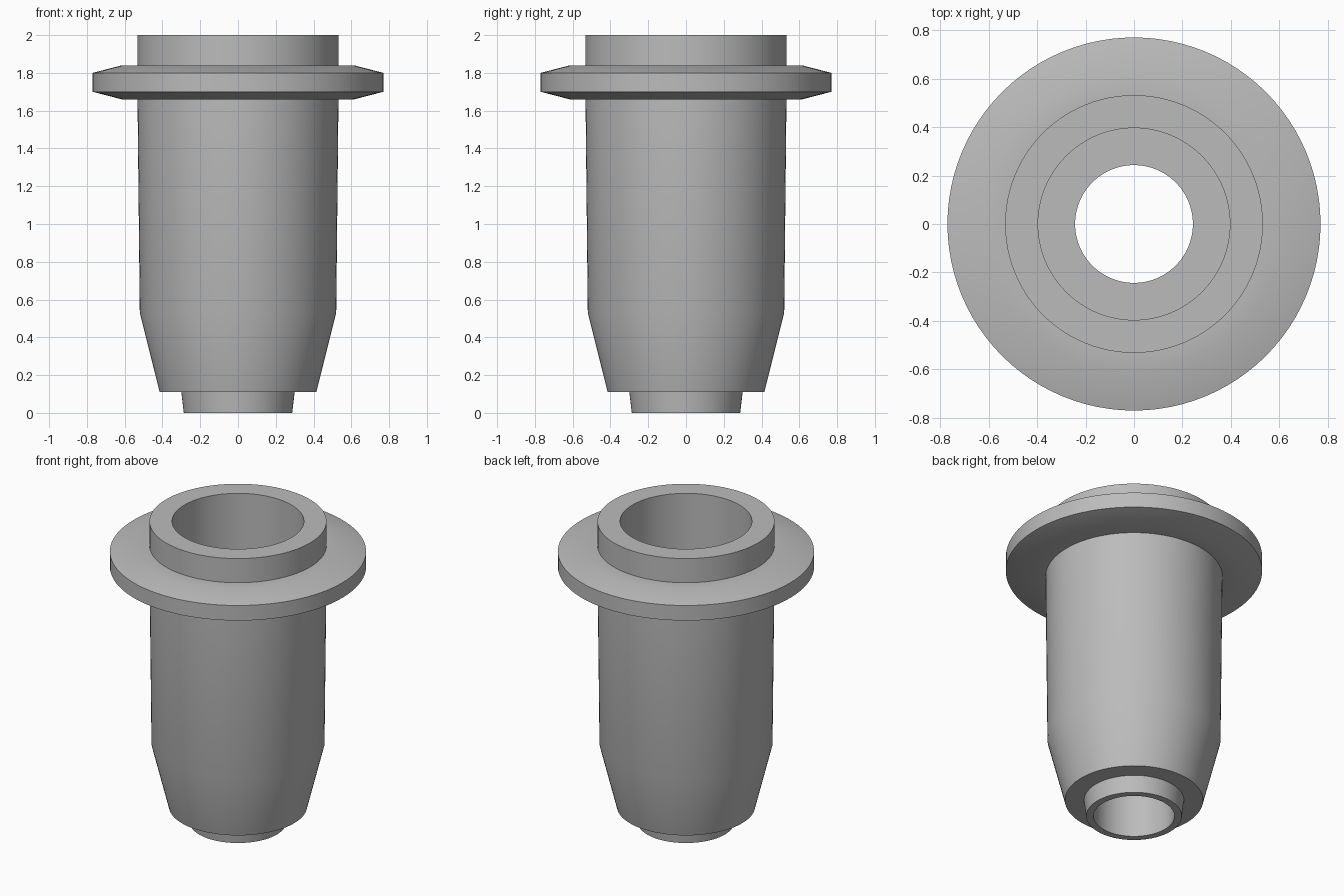
import bpy, bmesh, math

SEGMENTS = 96

cube = bpy.data.objects.get("Cube")
if cube:
    bpy.data.objects.remove(cube, do_unlink=True)

# Plain grey material
grey = bpy.data.materials.new("plain grey")
grey.use_nodes = True
colour = (0.5, 0.5, 0.5, 1)
grey.diffuse_color = colour
grey.node_tree.nodes["Principled BSDF"].inputs["Base Color"].default_value = colour


def lathe(name, profile):
    """Spin a closed (radius, height) profile around z into a ring-shaped solid."""
    bm = bmesh.new()
    verts = [bm.verts.new((r, 0, z)) for r, z in profile]
    edges = [bm.edges.new((a, b)) for a, b in zip(verts, verts[1:] + verts[:1])]
    bmesh.ops.spin(bm, geom=verts + edges, cent=(0, 0, 0), axis=(0, 0, 1),
                   angle=math.tau, steps=SEGMENTS, use_merge=True)
    bmesh.ops.remove_doubles(bm, verts=bm.verts, dist=0.0001)
    bmesh.ops.recalc_face_normals(bm, faces=bm.faces)
    mesh = bpy.data.meshes.new(name)
    bm.to_mesh(mesh)
    bm.free()
    mesh.materials.append(grey)
    obj = bpy.data.objects.new(name, mesh)
    bpy.context.collection.objects.link(obj)
    bpy.ops.object.select_all(action="DESELECT")
    obj.select_set(True)
    bpy.context.view_layer.objects.active = obj
    bpy.ops.object.shade_smooth_by_angle(angle=math.radians(30))
    return obj


# Outer side, from the bottom nose up to the collar
nose = [(0.287, 0), (0.3, 0.11)]
body = [(0.415, 0.11), (0.52, 0.53), (0.532, 1.66)]
flange = [(0.615, 1.66), (0.77, 1.70), (0.77, 1.80), (0.615, 1.84)]
collar = [(0.532, 1.84), (0.532, 2)]

# Inner side, a wide bore stepping down to a narrow one
bore = [(0.396, 2), (0.396, 0.5), (0.243, 0.5), (0.243, 0)]

lathe("flanged_bushing", nose + body + flange + collar + bore)
